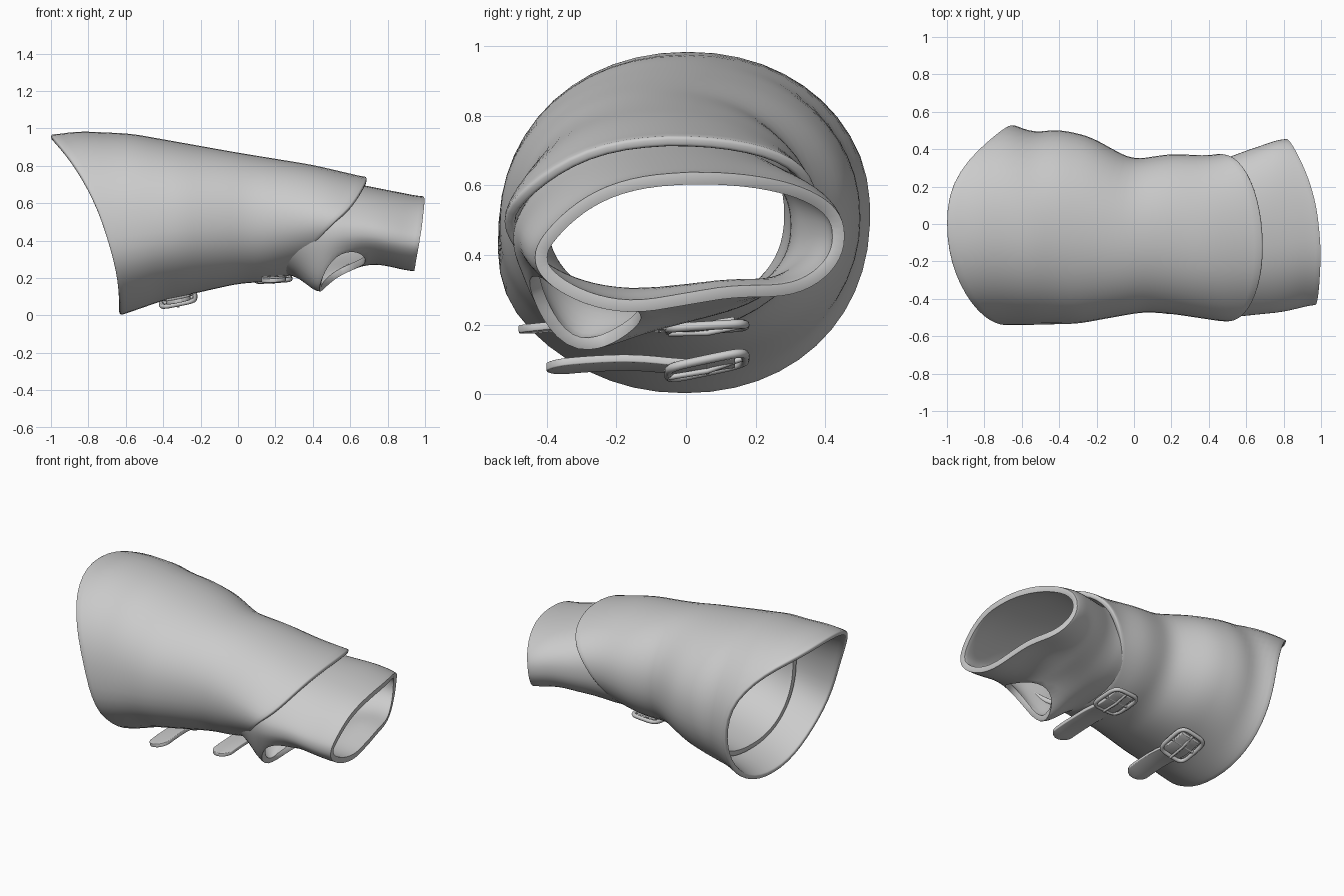
import bpy, bmesh, math
from math import sin, cos, pi, radians, exp

cube = bpy.data.objects.get("Cube")
if cube:
    bpy.data.objects.remove(cube, do_unlink=True)

leather = bpy.data.materials.new("grey leather")
leather.use_nodes = True
GREY = (0.6, 0.6, 0.6, 1)
leather.diffuse_color = GREY
leather.node_tree.nodes["Principled BSDF"].inputs["Base Color"].default_value = GREY


def finish(ob, angle=50):
    ob.data.materials.append(leather)
    bpy.ops.object.select_all(action='DESELECT')
    ob.select_set(True)
    bpy.context.view_layer.objects.active = ob
    bpy.ops.object.shade_smooth_by_angle(angle=radians(angle))


def new_object(name, bm):
    me = bpy.data.meshes.new(name)
    bm.to_mesh(me)
    bm.free()
    ob = bpy.data.objects.new(name, me)
    bpy.context.collection.objects.link(ob)
    return ob


def linear(table, x):
    if x <= table[0][0]:
        return table[0][1]
    for (x0, v0), (x1, v1) in zip(table, table[1:]):
        if x <= x1:
            return v0 + (v1 - v0) * (x - x0) / (x1 - x0)
    return table[-1][1]


def soft(table, x):
    """Value of a profile, rounded off at its points."""
    return sum(linear(table, x + d * 0.018) for d in range(-3, 4)) / 7


def bump(x, a, xc, degrees, wide, spread):
    """Soft local swelling at a place on a tube."""
    return exp(-((x - xc) / wide) ** 2 - ((a - radians(degrees)) / spread) ** 2)


def section(profile, x, a, power):
    """Point on the cross-section at x; a = 0 is the top, a quarter turn the back."""
    top, bottom, front, back = (soft(t, x) for t in profile)
    s, c = sin(a), cos(a)
    s = math.copysign(abs(s) ** power, s)
    c = math.copysign(abs(c) ** power, c)
    y = (front + back) / 2 + s * (back - front) / 2
    z = (top + bottom) / 2 + c * (top - bottom) / 2
    return [x, y, z]


def tube(name, place, rows, sides, thickness, hole=None):
    """Open tube of cloth; hole = (row, side, row radius, side radius)."""
    bm = bmesh.new()
    grid = [[bm.verts.new((i, j, 0)) for j in range(sides)] for i in range(rows + 1)]
    for i in range(rows):
        for j in range(sides):
            k = (j + 1) % sides
            if hole:
                d = math.hypot((i + .5 - hole[0]) / hole[2], (j + .5 - hole[1]) / hole[3])
                if d < 1:
                    continue
            bm.faces.new((grid[i][j], grid[i][k], grid[i + 1][k], grid[i + 1][j]))
    bmesh.ops.delete(bm, geom=[v for v in bm.verts if not v.link_faces], context='VERTS')
    for v in bm.verts:
        i, j = v.co.x, v.co.y
        # round off the stepped edge of the hole
        if hole and 0 < i < rows and v.is_boundary:
            di, dj = (i - hole[0]) / hole[2], (j - hole[1]) / hole[3]
            d = math.hypot(di, dj)
            i, j = hole[0] + di / d * hole[2], hole[1] + dj / d * hole[3]
        v.co = place(i / rows, j / sides * 2 * pi)
    bm.normal_update()
    # make the faces look outwards
    if sum(f.normal.z * (f.calc_center_median().z - 0.45) for f in bm.faces) < 0:
        bmesh.ops.reverse_faces(bm, faces=bm.faces[:])
    ob = new_object(name, bm)
    mod = ob.modifiers.new("cloth thickness", 'SOLIDIFY')
    mod.thickness, mod.offset = thickness, -1
    mod = ob.modifiers.new("soft rim", 'BEVEL')
    mod.width, mod.segments, mod.angle_limit = thickness * 0.3, 2, radians(50)
    finish(ob)


# Profiles along x: top, bottom, front, back
CUFF = (
    [(-1, .965), (-.85, .985), (-.57, .972), (0, .87), (.4, .805), (.7, .735)],
    [(-.66, -.01), (-.6, .01), (-.4, .08), (-.2, .125), (0, .17), (.15, .18), (.3, .22), (.6, .3)],
    [(-.8, -.53), (-.3, -.53), (.05, -.47), (.2, -.48), (.5, -.525), (.7, -.5)],
    [(-.66, .54), (-.55, .49), (-.4, .505), (-.24, .47), (-.05, .365), (0, .345),
     (.2, .375), (.4, .365), (.6, .4)])
HAND = (
    [(-.6, .93), (0, .83), (.4, .755), (.6, .71), (.98, .635)],
    [(-.6, .06), (-.2, .165), (.1, .22), (.25, .22), (.4, .21), (.7, .265), (.8, .245), (.92, .215)],
    [(-.6, -.49), (-.3, -.49), (.05, -.43), (.3, -.45), (.5, -.5), (.8, -.47), (.96, -.43)],
    [(-.6, .46), (-.24, .43), (0, .31), (.2, .335), (.45, .335), (.58, .385), (.8, .46), (.9, .45)])


def sag(x, a):
    """Drop of the upper front, growing towards the fingers."""
    return .05 * bump(min(x, .6), a, .6, 292, .35, .6)


def cuff_place(s, a):
    steep = 2 + 2.2 * max(0, sin(a))
    start = -.63 - .37 * ((1 + cos(a)) / 2) ** steep
    end = .28 + .41 * (1 + cos(a + .15)) / 2
    x = start + (end - start) * s
    p = section(CUFF, x, a, .95)
    p[2] -= sag(x, a)
    # fuller lower front at the wide end
    p[1] -= .025 * bump(x, a, -.65, 245, .4, .4)
    return p


def hand_place(s, a):
    y_guess = .45 * sin(a)
    end = 1 - .36 * max(0, y_guess + .2) ** 2 - .06 * (1 - cos(a)) / 2
    start = -.45
    x = start + (end - start) * s
    p = section(HAND, x, a, .9)
    p[2] -= sag(x, a)
    # thumb base swells downwards
    swell = bump(x, a, .45, 212, .12, .5)
    p[2] -= .12 * swell
    p[1] -= .02 * swell
    # palm is hollow below
    p[2] += .05 * bump(max(.6, min(x, .85)), a, .85, 168, .15, .42)
    return p


tube("cuff", cuff_place, 36, 48, .03)
ROWS, SIDES = 56, 72
tube("hand_sleeve", hand_place, ROWS, SIDES, .035,
     hole=(ROWS * .722, SIDES * 214 / 360, ROWS * .088, SIDES * 27 / 360))


def strap(name, xc, zc, path, half, slope):
    """Flat leather strap with a rounded tip; path holds (y, z)."""
    bm = bmesh.new()
    rows = []
    (y0, _), (y1, _) = path[0], path[-1]
    for i in range(25):
        y = y0 + (y1 - y0) * (1 - (1 - i / 24) ** 1.6)
        z = zc + soft(sorted(path), y)
        tip = min(1, abs(y - y1) / half)
        w = half * max(.25, math.sqrt(1 - (1 - tip) ** 2))
        rows.append([bm.verts.new((xc + k * w, y, z + slope * k * w)) for k in (-1, 0, 1)])
    for a, b in zip(rows, rows[1:]):
        for k in (0, 1):
            bm.faces.new((a[k], a[k + 1], b[k + 1], b[k]))
    ob = new_object(name, bm)
    mod = ob.modifiers.new("strap thickness", 'SOLIDIFY')
    mod.thickness, mod.offset = .022, 0
    mod = ob.modifiers.new("soft edge", 'BEVEL')
    mod.width, mod.segments = .005, 2
    finish(ob)


def wire(name, points, radius, cyclic):
    """Round rod through points."""
    cu = bpy.data.curves.new(name, 'CURVE')
    cu.dimensions = '3D'
    cu.bevel_depth, cu.bevel_resolution = radius, 2
    cu.use_fill_caps = True
    sp = cu.splines.new('POLY')
    sp.points.add(len(points) - 1)
    for q, p in zip(sp.points, points):
        q.co = (*p, 1)
    sp.use_cyclic_u = cyclic
    ob = bpy.data.objects.new(name, cu)
    bpy.context.collection.objects.link(ob)
    bpy.ops.object.select_all(action='DESELECT')
    ob.select_set(True)
    bpy.context.view_layer.objects.active = ob
    bpy.ops.object.convert(target='MESH')
    finish(bpy.context.view_layer.objects.active)


def buckle(name, xc, yc, zc, hx, hy, slope, rise):
    def at(x, y, lift=0):
        return (xc + x, yc + y, zc + slope * x + rise * y - lift)
    frame = []
    for n in range(28):
        t = 2 * pi * n / 28
        c, s = cos(t), sin(t)
        frame.append(at(hx * math.copysign(abs(c) ** .45, c), hy * math.copysign(abs(s) ** .45, s)))
    wire(name + "_frame", frame, .013, True)
    wire(name + "_bar", [at(-hx, 0), at(hx, 0)], .01, False)
    wire(name + "_prong", [at(0, hy), at(0, 0, .016), at(0, -hy, .011)], .008, False)


# Two fastening straps under the cuff: name, x, z, tip y, slope, buckle rise
for label, x, z, tip, slope, rise in (("wrist", .19, .197, -.48, .06, .06),
                                      ("forearm", -.32, .088, -.4, .2, .21)):
    strap(label + "_strap", x, z,
          [(.14, .015), (.02, -.012), (-.15, .005), (tip + .12, 0), (tip, -.012)], .065, slope)
    buckle(label + "_buckle", x, .06, z - .005, .09, .11, slope, rise)
